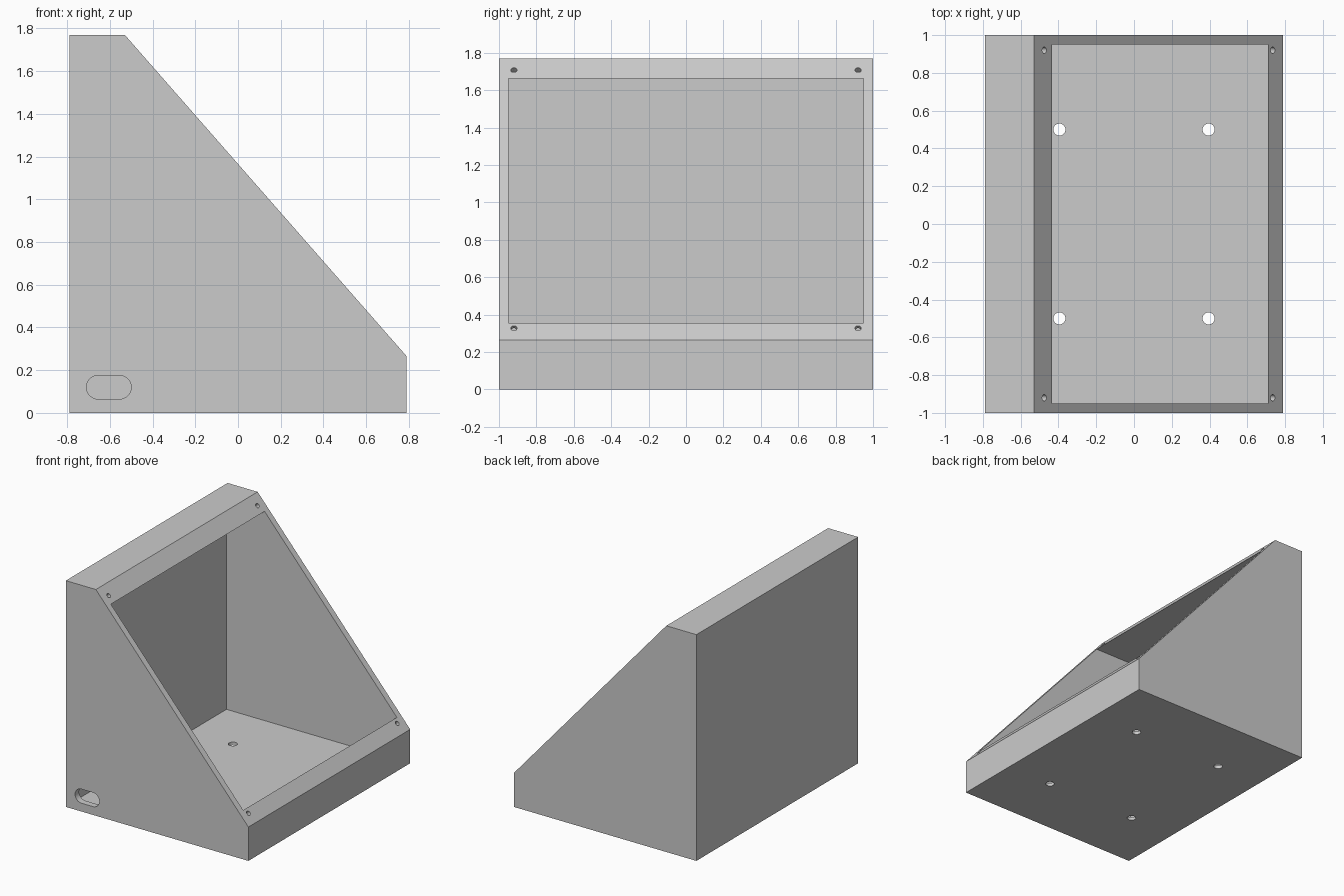
import bpy
import bmesh
from math import pi, cos, sin
from mathutils import Vector

if "Cube" in bpy.data.objects:
    bpy.data.objects.remove(bpy.data.objects["Cube"], do_unlink=True)

GREY = (0.6, 0.6, 0.6, 1.0)
grey = bpy.data.materials.new("plain grey")
grey.use_nodes = True
grey.diffuse_color = GREY
grey.node_tree.nodes["Principled BSDF"].inputs["Base Color"].default_value = GREY


def prism(name, profile, y0, y1):
    """Extrude an x-z profile from y0 to y1."""
    bm = bmesh.new()
    face = bm.faces.new([bm.verts.new((x, y0, z)) for x, z in profile])
    out = bmesh.ops.extrude_face_region(bm, geom=[face])
    moved = [v for v in out["geom"] if isinstance(v, bmesh.types.BMVert)]
    bmesh.ops.translate(bm, verts=moved, vec=(0, y1 - y0, 0))
    bmesh.ops.recalc_face_normals(bm, faces=bm.faces)
    return to_object(name, bm)


def rod(name, centre, axis, radius, length):
    """Cylinder centred on a point, along an axis."""
    bm = bmesh.new()
    bmesh.ops.create_cone(bm, cap_ends=True, segments=32, radius1=radius,
                          radius2=radius, depth=length)
    turn = Vector((0, 0, 1)).rotation_difference(axis).to_matrix()
    bmesh.ops.rotate(bm, verts=bm.verts, cent=(0, 0, 0), matrix=turn)
    bmesh.ops.translate(bm, verts=bm.verts, vec=centre)
    return to_object(name, bm)


def to_object(name, bm):
    mesh = bpy.data.meshes.new(name)
    bm.to_mesh(mesh)
    bm.free()
    mesh.materials.append(grey)
    obj = bpy.data.objects.new(name, mesh)
    bpy.context.collection.objects.link(obj)
    return obj


def cut(target, cutter):
    """Subtract the cutter, then discard it."""
    mod = target.modifiers.new("cut", 'BOOLEAN')
    mod.operation = 'DIFFERENCE'
    mod.solver = 'EXACT'
    mod.object = cutter
    bpy.context.view_layer.objects.active = target
    bpy.ops.object.modifier_apply(modifier=mod.name)
    bpy.data.objects.remove(cutter, do_unlink=True)


# Wedge-shaped outer body
low, high = Vector((0.79, 0, 0.265)), Vector((-0.53, 0, 1.77))
slope = (high - low).normalized()
normal = Vector((slope.z, 0, -slope.x))
body = prism("sloped_enclosure",
             [(-0.79, 0), (0.79, 0), (low.x, low.z), (high.x, high.z), (-0.79, 1.77)],
             -1, 1)


def slope_point(x, y):
    t = (x - low.x) / (high.x - low.x)
    point = low.lerp(high, t)
    point.y = y
    return point


# Cavity, open through the sloped face
bottom_lip, top_lip = slope_point(0.71, 0), slope_point(-0.435, 0)
outside = normal * 0.1
cavity = [(-0.765, 0.025), (bottom_lip.x, 0.025)]
cavity += [(p.x, p.z) for p in (bottom_lip, bottom_lip + outside,
                                top_lip + outside, top_lip)]
cavity.append((-0.765, top_lip.z))
cut(body, prism("cavity_cutter", cavity, -0.95, 0.95))

# Rounded cable slot in the front wall
slot = []
for centre_x, start in ((-0.555, -pi / 2), (-0.655, pi / 2)):
    for i in range(17):
        a = start + pi * i / 16
        slot.append((centre_x + 0.055 * cos(a), 0.12 + 0.055 * sin(a)))
cut(body, prism("slot_cutter", slot, -1.1, -0.9))

for side in (-1, 1):
    # Mounting holes in the floor
    for x in (-0.395, 0.395):
        cut(body, rod("floor_hole_cutter", (x, side * 0.5, 0), Vector((0, 0, 1)),
                      0.032, 0.1))
    # Blind screw holes at the corners of the sloped rim
    for x in (-0.475, 0.735):
        cut(body, rod("screw_hole_cutter", slope_point(x, side * 0.92), normal,
                      0.017, 0.06))

# Smooth hole walls, crisp edges elsewhere
bpy.ops.object.select_all(action='DESELECT')
body.select_set(True)
bpy.context.view_layer.objects.active = body
bpy.ops.object.shade_smooth_by_angle(angle=pi / 6)
